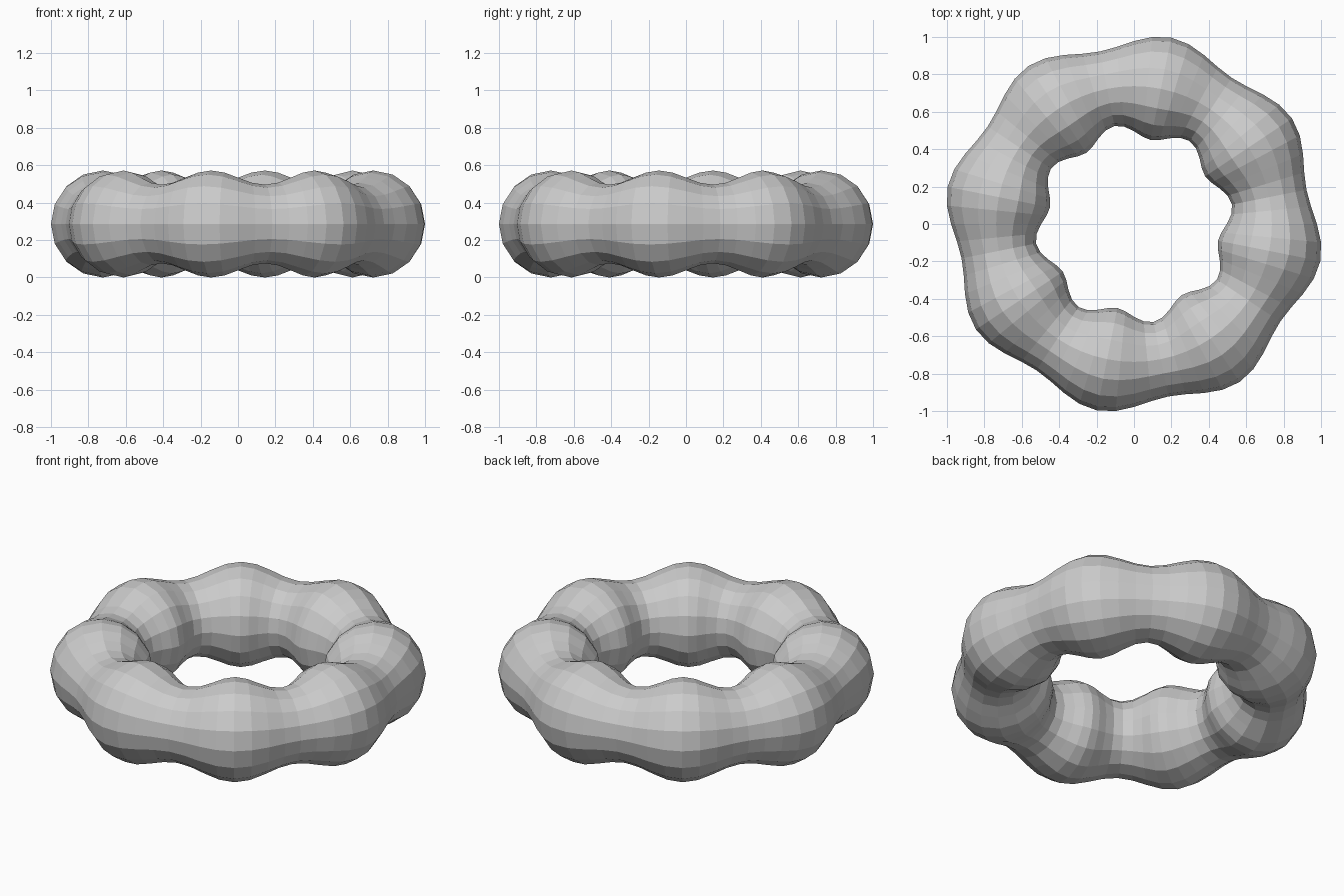
import bpy, bmesh, math

if "Cube" in bpy.data.objects:
    bpy.data.objects.remove(bpy.data.objects["Cube"])

RING, TUBE, LOBES = 64, 16, 8      # segments around ring, around tube, number of swellings
MAJOR, HEIGHT = 0.737, 0.286       # ring radius, centre height

bm = bmesh.new()
loops = []
# Sweep a tube whose thickness swells eight times around the ring
for i in range(RING):
    a = 2 * math.pi * i / RING
    swell = -0.038 * math.sin(LOBES * a)
    rw, rh = 0.241 + swell, 0.248 + swell
    loop = []
    for j in range(TUBE):
        b = 2 * math.pi * j / TUBE
        r = MAJOR + rw * math.cos(b)
        loop.append(bm.verts.new((r * math.cos(a), r * math.sin(a),
                                  HEIGHT + rh * math.sin(b))))
    loops.append(loop)

# Join neighbouring loops with quads
for i in range(RING):
    p, q = loops[i], loops[(i + 1) % RING]
    for j in range(TUBE):
        k = (j + 1) % TUBE
        bm.faces.new((p[j], q[j], q[k], p[k]))
bmesh.ops.recalc_face_normals(bm, faces=bm.faces)

mesh = bpy.data.meshes.new("lobed_ring")
bm.to_mesh(mesh)
bm.free()
ring = bpy.data.objects.new("lobed_ring", mesh)
bpy.context.collection.objects.link(ring)
